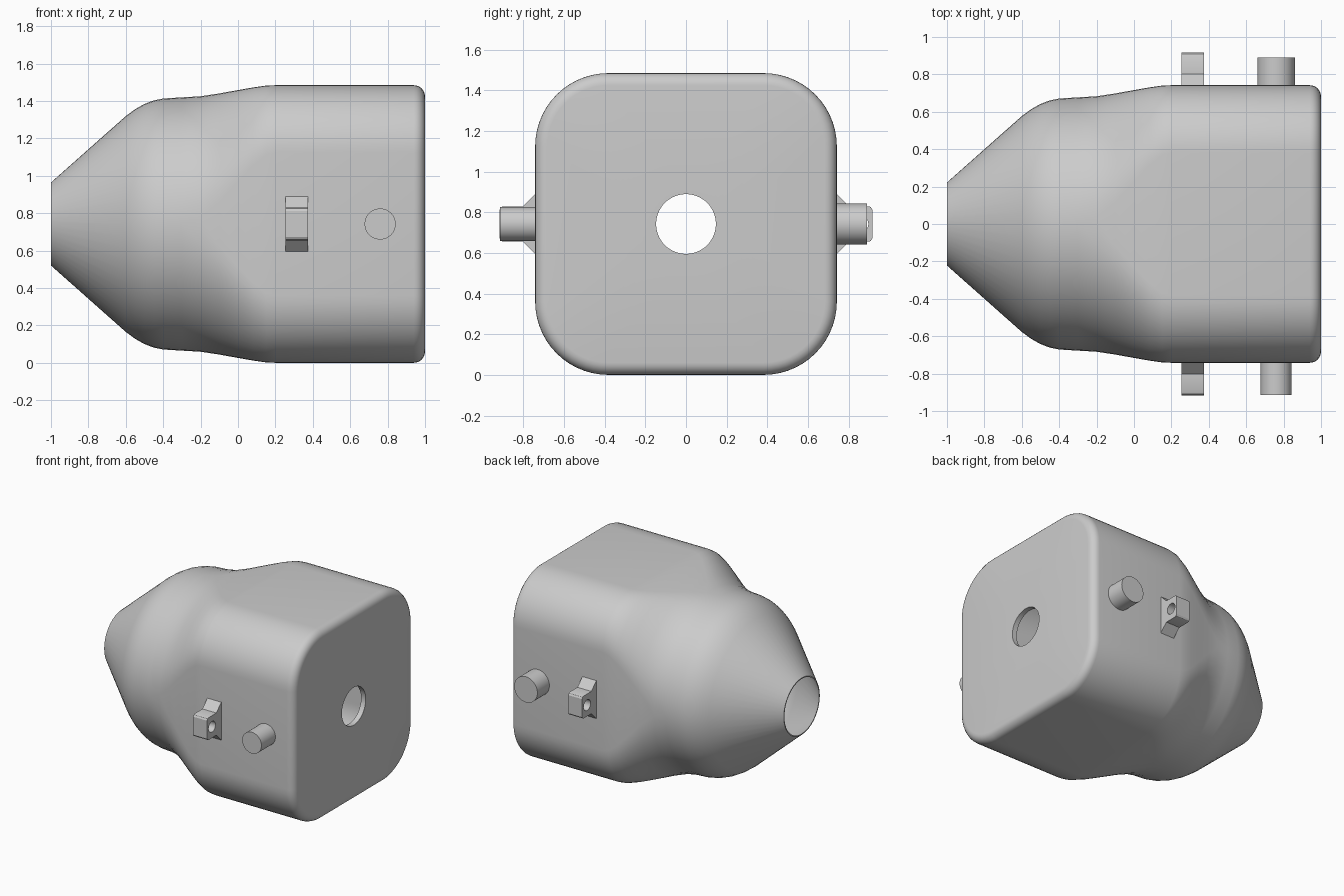
import bpy, bmesh, math
from mathutils import Matrix, Vector

default = bpy.data.objects.get("Cube")
if default:
    bpy.data.objects.remove(default)

MID = 0.742          # height of the body axis, also its half width
CORNER = 0.36        # corner radius of the square end
WALL = 0.04
HOLE = 0.147

grey = bpy.data.materials.new("plain grey")
grey.use_nodes = True
colour = (0.6, 0.6, 0.6, 1)
grey.diffuse_color = colour
grey.node_tree.nodes["Principled BSDF"].inputs["Base Color"].default_value = colour


def finish(obj, angle=30):
    obj.data.materials.clear()
    obj.data.materials.append(grey)
    bpy.ops.object.select_all(action='DESELECT')
    obj.select_set(True)
    bpy.context.view_layer.objects.active = obj
    bpy.ops.object.shade_smooth_by_angle(angle=math.radians(angle))


def from_bmesh(name, bm):
    bmesh.ops.recalc_face_normals(bm, faces=bm.faces)
    mesh = bpy.data.meshes.new(name)
    bm.to_mesh(mesh)
    bm.free()
    obj = bpy.data.objects.new(name, mesh)
    bpy.context.collection.objects.link(obj)
    finish(obj)


def section(x, half, radius, steps=14):
    """Rounded square across the axis; a circle when radius equals half."""
    points = []
    for quarter in range(4):
        middle = math.pi / 4 + quarter * math.pi / 2
        cy = math.copysign(half - radius, math.cos(middle))
        cz = math.copysign(half - radius, math.sin(middle))
        for i in range(steps + 1):
            a = (quarter + i / steps) * math.pi / 2
            points.append(Vector((x, cy + radius * math.cos(a),
                                  MID + cz + radius * math.sin(a))))
    return points


# Body: round nozzle blending into a rounded square housing
profile = [(-1, 0.222), (-0.6, 0.577), (-0.55, 0.614), (-0.5, 0.642),
           (-0.45, 0.661), (-0.4, 0.671), (-0.3, 0.677), (-0.2, 0.683),
           (-0.1, 0.698), (0, 0.716), (0.08, 0.73), (0.15, 0.74), (0.2, MID)]


def corner_radius(x, half):
    t = min(max((x + 0.3) / 0.5, 0), 1)
    t = t * t * (3 - 2 * t)
    return half + (CORNER - half) * t


rings = [section(x, h, corner_radius(x, h)) for x, h in profile]
bevel = 0.06
for i in range(7):
    a = i / 6 * math.pi / 2
    inset = bevel * (1 - math.cos(a))
    rings.append(section(1 - bevel + bevel * math.sin(a), MID - inset, CORNER - inset))
rings.append(section(1, HOLE, HOLE))

# Hole lip and inner wall, thinning towards the nozzle tip
rings.append(section(1 - WALL, HOLE, HOLE))
rings.append(section(1 - WALL, MID - WALL, CORNER - WALL))
for x, h in reversed(profile):
    wall = 0.008 if x == -1 else WALL
    rings.append(section(x, h - wall, corner_radius(x, h) - wall))

bm = bmesh.new()
loops = [[bm.verts.new(p) for p in ring] for ring in rings]
count = len(loops[0])
for a, b in zip(loops, loops[1:] + loops[:1]):
    for i in range(count):
        j = (i + 1) % count
        bm.faces.new((a[i], a[j], b[j], b[i]))
bmesh.ops.remove_doubles(bm, verts=bm.verts, dist=0.0001)
from_bmesh("body_shell", bm)


# Side pins
def pin(name, side, radius, reach):
    start = MID - 0.02
    bm = bmesh.new()
    place = (Matrix.Translation((0.76, side * (start + reach) / 2, MID))
             @ Matrix.Rotation(math.pi / 2, 4, 'X'))
    bmesh.ops.create_cone(bm, cap_ends=True, segments=48, radius1=radius,
                          radius2=radius, depth=reach - start, matrix=place)
    from_bmesh(name, bm)


pin("front_pin", -1, 0.083, 0.915)
pin("back_pin", 1, 0.1, 0.89)


# Pierced side lugs with flared feet
def lug(name, side):
    upper = [(0.73, 0.148), (0.742, 0.148), (0.803, 0.087), (0.9, 0.087),
             (0.91, 0.082), (0.917, 0.07)]
    outline = upper + [(u, -v) for u, v in reversed(upper)]
    bore = [(0.855 + 0.042 * math.cos(k * math.pi / 12),
             0.042 * math.sin(k * math.pi / 12)) for k in range(24)]
    curve = bpy.data.curves.new(name, 'CURVE')
    curve.dimensions = '2D'
    curve.fill_mode = 'BOTH'
    curve.extrude = 0.06
    for shape in (outline, bore):
        spline = curve.splines.new('POLY')
        spline.points.add(len(shape) - 1)
        for point, (u, v) in zip(spline.points, shape):
            point.co = (side * u, v, 0, 1)
        spline.use_cyclic_u = True
    obj = bpy.data.objects.new(name, curve)
    bpy.context.collection.objects.link(obj)
    # local x runs along y, local y runs up, extrusion runs along x
    obj.matrix_world = Matrix(((0, 0, 1, 0.315), (1, 0, 0, 0),
                               (0, 1, 0, MID), (0, 0, 0, 1)))
    bpy.ops.object.select_all(action='DESELECT')
    obj.select_set(True)
    bpy.context.view_layer.objects.active = obj
    bpy.ops.object.convert(target='MESH')
    finish(bpy.context.view_layer.objects.active)


lug("front_lug", -1)
lug("back_lug", 1)
